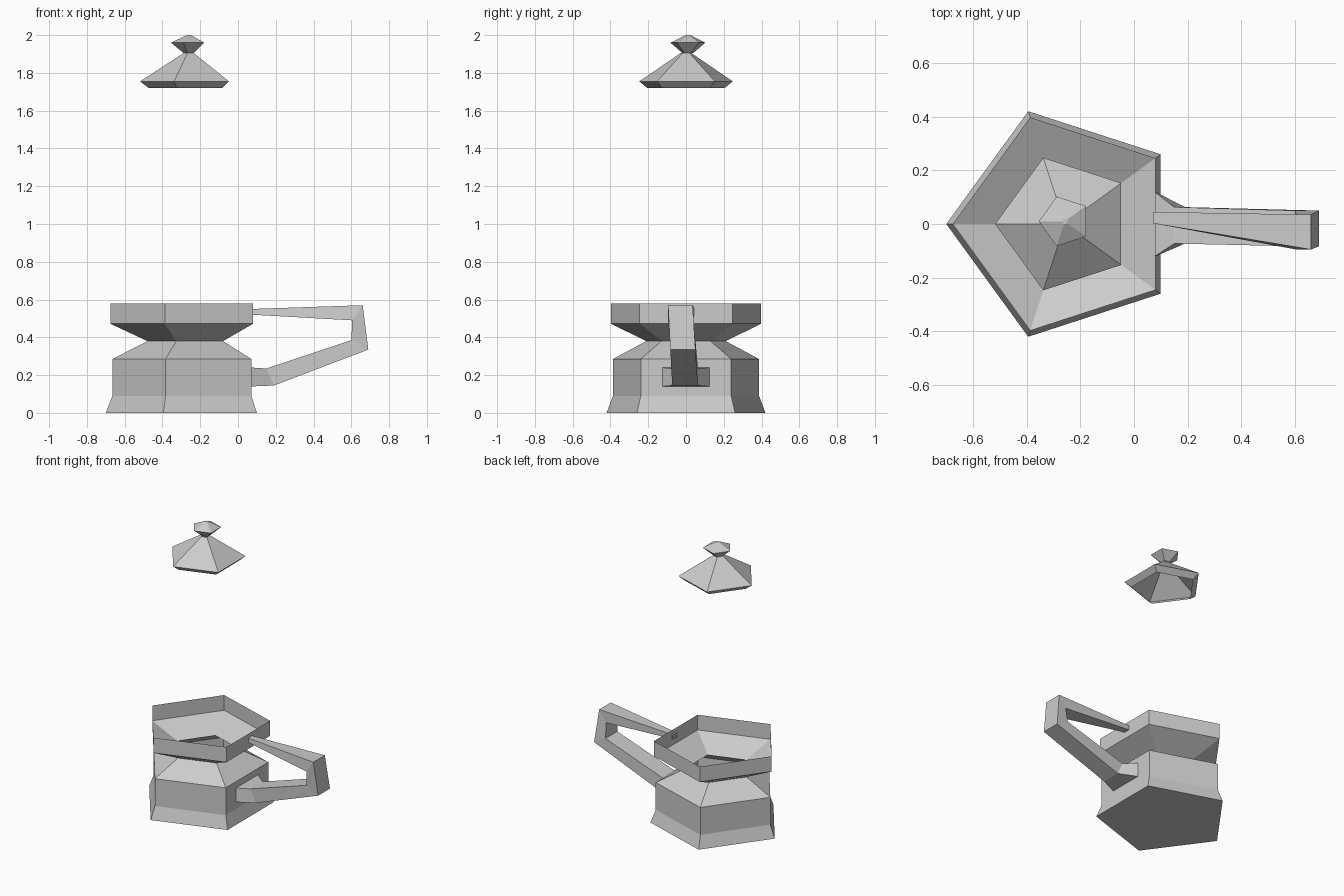
import bpy
import bmesh
from math import cos, sin, pi

cube = bpy.data.objects.get("Cube")
if cube:
    bpy.data.objects.remove(cube, do_unlink=True)

SIDES = 5
AXIS_X = -0.258

grey = bpy.data.materials.new("light grey")
grey.use_nodes = True
colour = (0.6, 0.6, 0.6, 1)
grey.diffuse_color = colour
grey.node_tree.nodes["Principled BSDF"].inputs["Base Color"].default_value = colour


def loft(name, rings, cap_start=False, cap_end=False):
    """Bridge a series of equal-sized point rings with flat quads."""
    bm = bmesh.new()
    loops = [[bm.verts.new(p) for p in ring] for ring in rings]
    for a, b in zip(loops, loops[1:]):
        n = len(a)
        for i in range(n):
            j = (i + 1) % n
            bm.faces.new((a[i], a[j], b[j], b[i]))
    if cap_start:
        bm.faces.new(loops[0][::-1])
    if cap_end:
        bm.faces.new(loops[-1])
    mesh = bpy.data.meshes.new(name)
    bm.to_mesh(mesh)
    bm.free()
    mesh.materials.append(grey)
    obj = bpy.data.objects.new(name, mesh)
    bpy.context.collection.objects.link(obj)
    return obj


def pentagon(radius, z, y=0.0):
    """Pentagon ring with one corner pointing to -x."""
    angles = [pi + 2 * pi * i / SIDES for i in range(SIDES)]
    return [(AXIS_X + radius * cos(a), y + radius * sin(a), z) for a in angles]


# Pot body: flared foot, pinched neck and open bowl
body = [(0.442, 0), (0.407, 0.09), (0.407, 0.285), (0.221, 0.38),
        (0.418, 0.472), (0.418, 0.58)]
loft("pot_body", [pentagon(r, z) for r, z in body], cap_start=True)

# Floating lid, hollow underneath, with its knob
lid = [(0.215, 1.72), (0.26, 1.755), (0.03, 1.905)]
loft("lid", [pentagon(r, z) for r, z in lid])
knob = [(0.03, 1.905), (0.097, 1.96), (0.012, 2.0)]
loft("lid_knob", [pentagon(r, z, 0.01) for r, z in knob], cap_end=True)


def section(outer, inner, y0, y1):
    """Four-cornered handle section between an outer and an inner (x, z)."""
    (xo, zo), (xi, zi) = outer, inner
    return [(xo, y0, zo), (xo, y1, zo), (xi, y1, zi), (xi, y0, zi)]


# Handle: wide lower mount, bent grip, thin upper end
loft("handle", [
    section((0.07, 0.14), (0.07, 0.24), -0.125, 0.125),
    section((0.19, 0.145), (0.15, 0.235), -0.073, 0.063),
    section((0.69, 0.335), (0.60, 0.385), -0.083, 0.05),
    section((0.66, 0.57), (0.605, 0.49), -0.095, 0.035),
    section((0.07, 0.55), (0.07, 0.52), 0.003, 0.045),
])
